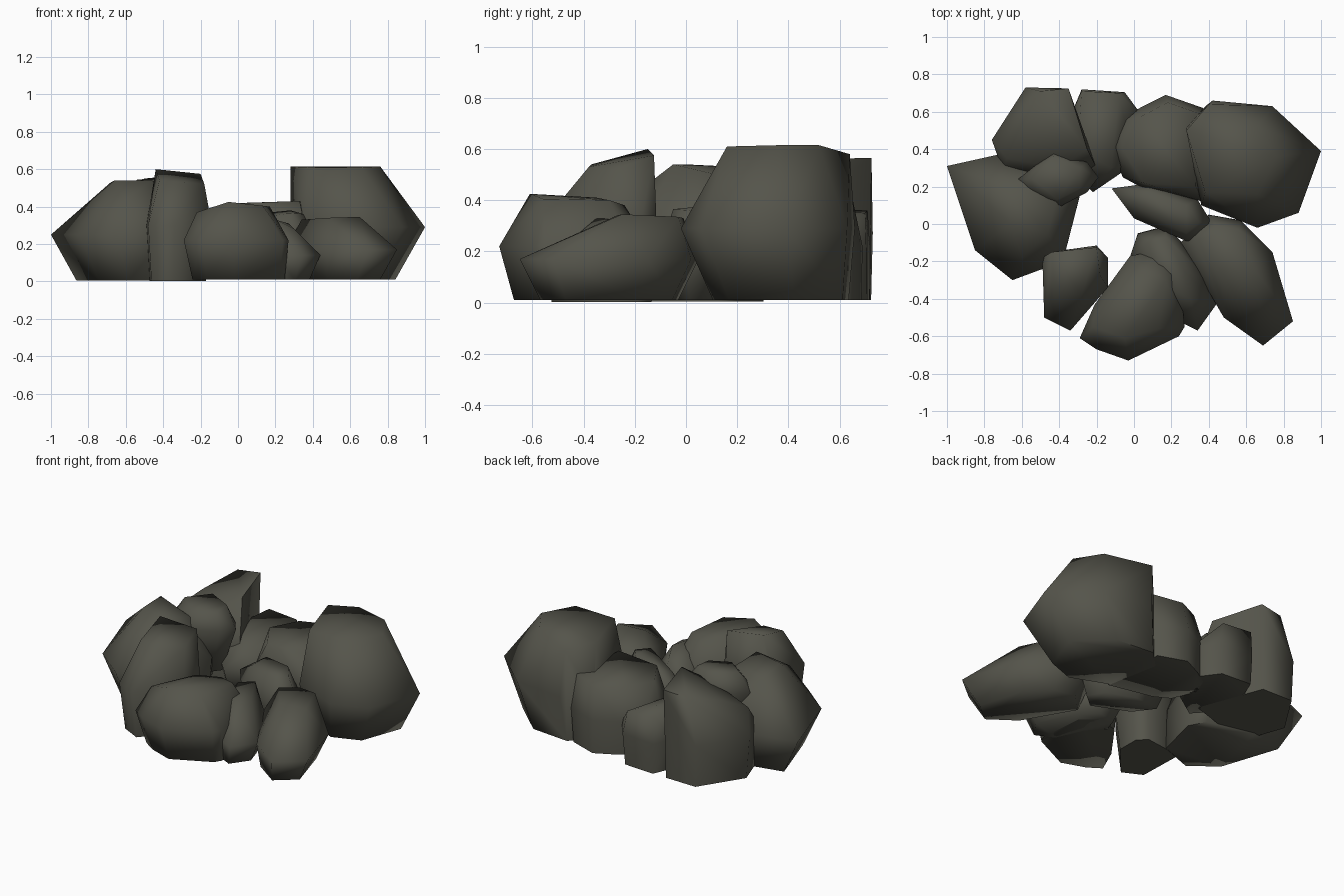
import bpy, bmesh, math

stone = bpy.data.materials.new("dark olive stone")
stone.diffuse_color = (0.09, 0.089, 0.07, 1)


def rock(name, waist_z, waist, top, base, anchor, floor=0.01):
    """Chiselled boulder: hull of a waist outline, a few top corners and a base shrunk toward an anchor."""
    ax, ay = anchor
    pts = [(x, y, waist_z) for x, y in waist] + list(top)
    pts += [(ax + (x - ax) * base, ay + (y - ay) * base, floor) for x, y in waist]
    bm = bmesh.new()
    for p in pts:
        bm.verts.new(p)
    bmesh.ops.convex_hull(bm, input=bm.verts)
    loose = [v for v in bm.verts if not v.link_faces]
    bmesh.ops.delete(bm, geom=loose, context='VERTS')
    bmesh.ops.dissolve_limit(bm, angle_limit=math.radians(2), verts=bm.verts, edges=bm.edges)
    bmesh.ops.recalc_face_normals(bm, faces=bm.faces)
    me = bpy.data.meshes.new(name)
    bm.to_mesh(me)
    bm.free()
    me.materials.append(stone)
    me.polygons.foreach_set("use_smooth", [True] * len(me.polygons))
    me.set_sharp_from_angle(angle=math.radians(80))
    bpy.context.collection.objects.link(bpy.data.objects.new(name, me))


# back row, right to left
rock("back_right_boulder", 0.29,
     [(.28, .52), (.42, .66), (.74, .63), (1, .39), (.88, .06), (.66, -.02), (.36, .1)],
     [(.28, .5, .615), (.4, .64, .58), (.66, .52, .615), (.76, .36, .615), (.66, .16, .61), (.38, .17, .61)],
     .78, (.28, .55))
rock("back_middle_rock", 0.22,
     [(-.13, .42), (-.08, .55), (.03, .62), (.17, .69), (.37, .62), (.37, .12), (.25, .17), (.05, .19), (-.06, .25)],
     [(.05, .22, .42), (-.06, .4, .42), (.03, .57, .42), (.18, .65, .41), (.35, .59, .43), (.33, .2, .43)],
     .88, (.2, .66))
rock("back_low_rock", 0.2,
     [(-.33, .6), (-.28, .72), (-.05, .705), (.05, .57), (0, .32), (-.22, .17), (-.34, .3)],
     [(-.28, .71, .36), (-.08, .7, .35), (-.05, .55, .3), (-.12, .3, .31), (-.3, .4, .37)], .88, (-.2, .7))
rock("back_left_boulder", 0.27,
     [(-.76, .45), (-.58, .73), (-.36, .725), (-.26, .45), (-.2, .3), (-.45, .22), (-.7, .28)],
     [(-.5, .71, .55), (-.35, .725, .565), (-.25, .4, .56), (-.4, .3, .47), (-.6, .5, .48), (-.68, .35, .4)],
     .95, (-.42, .6))

# left side
rock("left_boulder", 0.25,
     [(-1, .31), (-.73, .37), (-.36, .28), (-.29, .15), (-.38, -.2), (-.65, -.3), (-.85, -.14)],
     [(-.68, .2, .53), (-.66, 0, .54), (-.46, -.05, .54), (-.42, .12, .5), (-.8, .2, .42), (-.6, -.18, .44)],
     .8, (-.32, .03), 0.005)
rock("left_small_cap_rock", 0.43,
     [(-.62, .24), (-.43, .39), (-.25, .33), (-.19, .25), (-.25, .17), (-.4, .09), (-.57, .15)],
     [(-.54, .24, .545), (-.43, .36, .55), (-.29, .3, .54), (-.29, .19, .53), (-.41, .13, .53)],
     .6, (-.42, .24), .15)
rock("front_left_rock", 0.3,
     [(-.49, -.18), (-.38, -.14), (-.2, -.115), (-.14, -.18), (-.14, -.34), (-.34, -.57), (-.48, -.5)],
     [(-.44, -.15, .6), (-.2, -.125, .575), (-.18, -.28, .52), (-.28, -.38, .53), (-.42, -.37, .54), (-.4, -.47, .4)],
     .86, (-.36, -.25), .003)

# front
rock("front_boulder", 0.22,
     [(-.29, -.61), (-.21, -.43), (-.02, -.17), (.14, -.14), (.24, -.22), (.25, -.4), (.27, -.55), (.24, -.6),
      (-.03, -.73), (-.2, -.67)],
     [(-.22, -.55, .37), (-.05, -.61, .425), (.13, -.56, .405), (.17, -.3, .4), (.05, -.24, .38), (-.05, -.35, .41)],
     .88, (.1, -.25))
rock("front_wedge_rock", 0.14,
     [(-.02, -.17), (.02, -.05), (.17, -.01), (.28, -.12), (.4, -.3), (.44, -.43), (.34, -.57), (.2, -.5)],
     [(.07, -.1, .3), (.17, -.07, .32), (.27, -.25, .31), (.3, -.4, .28), (.2, -.35, .33)], .78, (.18, -.38))

# right side and middle
rock("right_rock", 0.17,
     [(.25, -.1), (.4, .05), (.57, .02), (.74, -.15), (.85, -.52), (.69, -.65), (.48, -.5), (.4, -.35)],
     [(.34, -.08, .33), (.44, -.01, .33), (.56, -.03, .335), (.65, -.25, .345), (.48, -.27, .34)],
     .77, (.46, -.3))
rock("middle_rock", 0.22,
     [(-.12, .19), (0, .03), (.3, -.1), (.42, 0), (.34, .13), (.1, .22)],
     [(.04, .08, .33), (.28, -.05, .365), (.35, .01, .36), (.28, .1, .38), (.08, .17, .36)], .75, (.2, .05))
